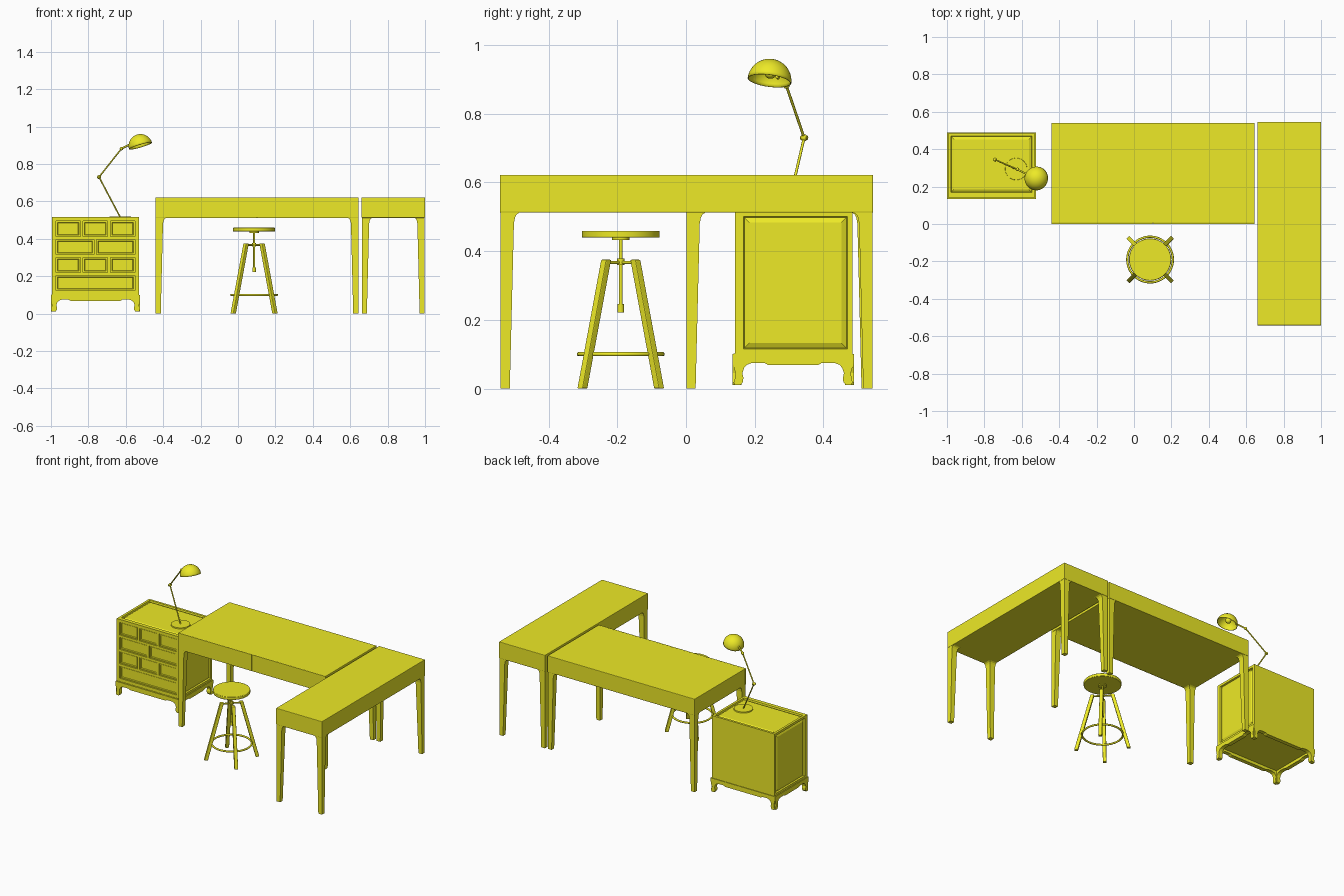
import bpy, bmesh, math
from mathutils import Vector, Matrix

if "Cube" in bpy.data.objects:
    bpy.data.objects.remove(bpy.data.objects["Cube"])

mat = bpy.data.materials.new("yellow")
mat.diffuse_color = (0.85, 0.82, 0.02, 1)
mat.use_nodes = True
mat.node_tree.nodes["Principled BSDF"].inputs["Base Color"].default_value = mat.diffuse_color


def finish(name, bm, bevel=0, smooth=False):
    bmesh.ops.recalc_face_normals(bm, faces=bm.faces)
    me = bpy.data.meshes.new(name)
    bm.to_mesh(me)
    bm.free()
    ob = bpy.data.objects.new(name, me)
    bpy.context.collection.objects.link(ob)
    me.materials.append(mat)
    if bevel:
        m = ob.modifiers.new("bevel", "BEVEL")
        m.width, m.segments = bevel, 2
    if smooth:
        bpy.ops.object.select_all(action="DESELECT")
        ob.select_set(True)
        bpy.context.view_layer.objects.active = ob
        bpy.ops.object.shade_smooth_by_angle(angle=math.radians(35))
    return ob


def box_bm(lo, hi):
    bm = bmesh.new()
    lo, hi = Vector(lo), Vector(hi)
    size = Matrix.Diagonal((*(hi - lo), 1))
    bmesh.ops.create_cube(bm, size=1, matrix=Matrix.Translation((lo + hi) / 2) @ size)
    return bm


def box(name, lo, hi, bevel=0):
    return finish(name, box_bm(lo, hi), bevel)


def panelled_box(name, lo, hi, dirs, steps):
    """Box whose faces towards dirs get stepped insets (thickness, depth)."""
    bm = box_bm(lo, hi)
    bm.normal_update()
    faces = [f for f in bm.faces if any(f.normal.dot(Vector(d)) > 0.9 for d in dirs)]
    for t, d in steps:
        for f in faces:
            bmesh.ops.inset_individual(bm, faces=[f], thickness=t, depth=d)
    return finish(name, bm)


def rod(name, a, b, r, r2=None, seg=24):
    a, b = Vector(a), Vector(b)
    bm = bmesh.new()
    rot = (b - a).to_track_quat("Z", "Y").to_matrix().to_4x4()
    bmesh.ops.create_cone(bm, cap_ends=True, segments=seg, radius1=r,
                          radius2=r if r2 is None else r2, depth=(b - a).length,
                          matrix=Matrix.Translation((a + b) / 2) @ rot)
    return finish(name, bm, smooth=True)


def ball(name, c, r):
    bm = bmesh.new()
    bmesh.ops.create_uvsphere(bm, u_segments=16, v_segments=10, radius=r,
                              matrix=Matrix.Translation(c))
    finish(name, bm, smooth=True)


def loft(name, rings):
    bm = bmesh.new()
    loops = [[bm.verts.new(p) for p in ring] for ring in rings]
    n = len(loops[0])
    for a, b in zip(loops, loops[1:]):
        for i in range(n):
            bm.faces.new((a[i], a[(i + 1) % n], b[(i + 1) % n], b[i]))
    bm.faces.new(loops[0])
    bm.faces.new(loops[-1])
    return finish(name, bm)


# tapered desk legs, straight outside and flared into the apron inside
def desk_legs(name, x0, x1, y0, y1):
    for x, sx in ((x0, 1), (x1, -1)):
        for y, sy in ((y0, 1), (y1, -1)):
            loft(name, [[(x, y, z), (x + sx * w, y, z), (x + sx * w, y + sy * w, z), (x, y + sy * w, z)]
                        for z, w in ((0, .027), (.48, .039), (.497, .042), (.507, .047), (.514, .058))])


# main desk with two drawer fronts
box("main_desk_top", (-.442, .004, .512), (.645, .54, .622), .003)
for a, b in ((-.442, .1), (.103, .645)):
    box("main_desk_drawer_front", (a, 0, .512), (b, .006, .622), .001)
desk_legs("main_desk_leg", -.44, .643, .001, .538)

# side desk
box("side_desk_top", (.66, -.542, .512), (1.0, .545, .622), .003)
desk_legs("side_desk_leg", .662, .998, -.54, .543)

# cabinet body with panelled sides and top
X0, X1, Y0, Y1 = -.995, -.53, .142, .485
panelled_box("cabinet_body", (X0, Y0 + .01, .1), (X1, Y1, .516), [(1, 0, 0), (-1, 0, 0), (0, 0, 1)],
             [(.022, 0), (.004, -.01), (.02, .007)])

# cabinet front: frame rails, dividers and drawers
rows = [(.123, .203, 1), (.22, .30, 3), (.316, .396, 2), (.412, .496, 3)]
L, R, GAP = -.974, -.552, .015
rail_z = [.1] + [v for r in rows for v in r[:2]] + [.516]
for a, b in zip(rail_z[::2], rail_z[1::2]):
    box("cabinet_rail", (X0, Y0, a), (X1, Y0 + .01, b))
for a, b in ((X0, L), (R, X1)):
    box("cabinet_stile", (a, Y0, .1), (b, Y0 + .01, .516))
for z0, z1, n in rows:
    w = (R - L - GAP * (n - 1)) / n
    for i in range(n):
        a = L + i * (w + GAP)
        if i:
            box("drawer_divider", (a - GAP, Y0, z0), (a, Y0 + .01, z1))
        panelled_box("cabinet_drawer", (a + .003, Y0 + .003, z0 + .003), (a + w - .003, Y0 + .012, z1 - .003),
                     [(0, -1, 0)], [(.007, 0), (.004, -.005)])

# cabinet base: shaped aprons with curled feet
half = [(0, .1), (0, .085), (.003, .068), (.009, .045), (.007, .028), (.004, .018), (.008, .01),
        (.024, .01), (.031, .02), (.032, .032), (.029, .045), (.034, .06), (.042, .069),
        (.055, .074), (.08, .075), (.095, .074), (.105, .068)]
BX0, BX1, BY0, BY1 = -1.0, -.524, .135, .489


def apron(name, length, place):
    pts = half + [(length - d, z) for d, z in reversed(half)]
    loft(name, [[place(d, t, z) for d, z in pts] for t in (0, .026)])


apron("base_front_apron", BX1 - BX0, lambda d, t, z: (BX0 + d, BY0 + t, z))
apron("base_back_apron", BX1 - BX0, lambda d, t, z: (BX0 + d, BY1 - t, z))
apron("base_left_apron", BY1 - BY0, lambda d, t, z: (BX0 + t, BY0 + d, z))
apron("base_right_apron", BY1 - BY0, lambda d, t, z: (BX1 - t, BY0 + d, z))
box("base_plate", (BX0 + .004, BY0 + .004, .088), (BX1 - .004, BY1 - .004, .102))

# stool seat and screw post
C = Vector((.086, -.19, 0))
bm = bmesh.new()
bmesh.ops.create_cone(bm, cap_ends=True, segments=48, radius1=.113, radius2=.113, depth=.02,
                      matrix=Matrix.Translation(C + Vector((0, 0, .449))))
finish("stool_seat", bm, .003, True)
for name, a, b, r in (("stool_post", .24, .44, .0055), ("stool_post_end", .222, .246, .0095),
                      ("stool_nut", .36, .378, .011), ("stool_seat_plate", .432, .44, .025)):
    rod(name, C + Vector((0, 0, a)), C + Vector((0, 0, b)), r)

# stool legs, braces and foot ring
for sx in (-1, 1):
    for sy in (-1, 1):
        u, v = Vector((sx, sy, 0)).normalized(), Vector((-sy, sx, 0)).normalized()
        rings = []
        for z, off in ((0, .158), (.375, .060)):
            rings.append([C + u * (off + a * .011) + v * b * .011 + Vector((0, 0, z))
                          for a, b in ((-1, -1), (1, -1), (1, 1), (-1, 1))])
        leg = loft("stool_leg", rings)
        m = leg.modifiers.new("bevel", "BEVEL")
        m.width, m.segments = .003, 2
        rod("stool_brace", C + Vector((0, 0, .367)), C + u * .06 + Vector((0, 0, .367)), .005, seg=12)
bpy.ops.mesh.primitive_torus_add(major_radius=.122, minor_radius=.006, major_segments=48,
                                 minor_segments=10, location=C + Vector((0, 0, .1)))
ring = bpy.context.object
ring.name = "stool_foot_ring"
ring.data.materials.append(mat)
bpy.ops.object.shade_smooth_by_angle(angle=math.radians(60))

# lamp base, arms and joints
foot, elbow, wrist = Vector((-.63, .294, .516)), Vector((-.743, .344, .73)), Vector((-.623, .292, .882))
centre = Vector((-.521, .243, .896))
up = Vector((-.28, .125, .95)).normalized()
rod("lamp_base", (-.63, .294, .507), (-.63, .294, .52), .06, .058, 40)
rod("lamp_lower_arm", foot, elbow, .004, seg=12)
rod("lamp_upper_arm", elbow, wrist, .004, seg=12)
rod("lamp_shade_arm", wrist, centre + Vector((-.05, .022, .012)), .005, seg=12)
side = Vector((.4, .91, 0)) * .007
ball("lamp_elbow_joint", elbow, .0105)
rod("lamp_elbow_pin", elbow - side * 1.5, elbow + side * 1.5, .006, seg=16)
ball("lamp_wrist_joint", wrist, .0095)

# lamp shade: open half dome
bm = bmesh.new()
bmesh.ops.create_uvsphere(bm, u_segments=40, v_segments=20, radius=.064)
bmesh.ops.delete(bm, geom=[v for v in bm.verts if v.co.z < -.001], context="VERTS")
bmesh.ops.transform(bm, verts=bm.verts, matrix=Matrix.Translation(centre)
                    @ up.to_track_quat("Z", "Y").to_matrix().to_4x4())
shade = finish("lamp_shade", bm, smooth=True)
m = shade.modifiers.new("thickness", "SOLIDIFY")
m.thickness, m.offset = .003, -1
ball("lamp_bulb", centre + up * .025, .018)
